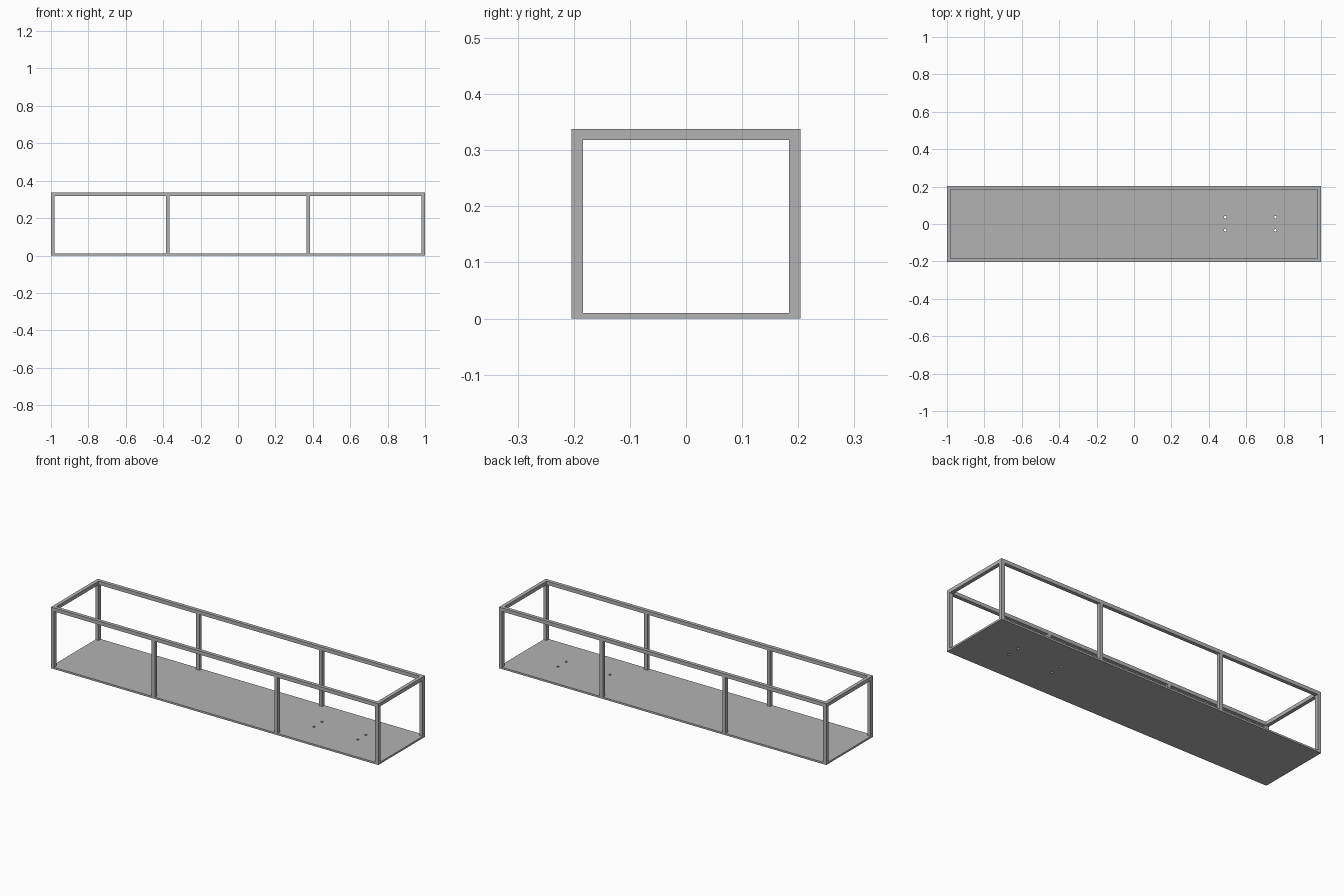
import bpy
import bmesh
from mathutils import Matrix, Vector

cube = bpy.data.objects.get("Cube")
if cube:
    bpy.data.objects.remove(cube, do_unlink=True)

HALF_X, HALF_Y, HEIGHT = 1.0, 0.204, 0.338
BAR, FLOOR = 0.02, 0.01
POST_X = 0.375

steel = bpy.data.materials.new("grey steel")
steel.use_nodes = True
grey = (0.45, 0.45, 0.45, 1)
steel.diffuse_color = grey
steel.node_tree.nodes["Principled BSDF"].inputs["Base Color"].default_value = grey


def make_object(name, bm):
    mesh = bpy.data.meshes.new(name)
    bm.to_mesh(mesh)
    bm.free()
    mesh.materials.append(steel)
    obj = bpy.data.objects.new(name, mesh)
    bpy.context.collection.objects.link(obj)
    return obj


def box(name, low, high):
    low, high = Vector(low), Vector(high)
    bm = bmesh.new()
    place = Matrix.Translation((low + high) / 2) @ Matrix.Diagonal((*(high - low), 1))
    bmesh.ops.create_cube(bm, size=1, matrix=place)
    return make_object(name, bm)


# Floor plate with four drilled bolt holes
floor = box("floor_plate", (-HALF_X, -HALF_Y, 0), (HALF_X, HALF_Y, FLOOR))
bm = bmesh.new()
for x in (0.488, 0.756):
    for y in (-0.034, 0.037):
        bmesh.ops.create_cone(bm, cap_ends=True, segments=20, radius1=0.007, radius2=0.007,
                              depth=0.1, matrix=Matrix.Translation((x, y, 0)))
drill = make_object("hole_cutter", bm)
drill.hide_render = True
cut = floor.modifiers.new("bolt_holes", "BOOLEAN")
cut.operation = "DIFFERENCE"
cut.solver = "EXACT"
cut.object = drill
bpy.context.view_layer.objects.active = floor
bpy.ops.object.modifier_apply(modifier=cut.name)
bpy.data.objects.remove(drill, do_unlink=True)

# Uprights and long top rails on the front and back
under_rail = HEIGHT - BAR
for side, y in (("front", -HALF_Y), ("back", HALF_Y - BAR)):
    box(side + "_top_rail", (-HALF_X, y, under_rail), (HALF_X, y + BAR, HEIGHT))
    posts = {"right_corner": BAR / 2 - HALF_X, "right_middle": -POST_X,
             "left_middle": POST_X, "left_corner": HALF_X - BAR / 2}
    for label, x in posts.items():
        box(f"{side}_{label}_post", (x - BAR / 2, y, FLOOR), (x + BAR / 2, y + BAR, under_rail))

# Short top rails at the two ends
for side, x in (("right", -HALF_X), ("left", HALF_X - BAR)):
    box(side + "_top_rail", (x, BAR - HALF_Y, under_rail), (x + BAR, HALF_Y - BAR, HEIGHT))
